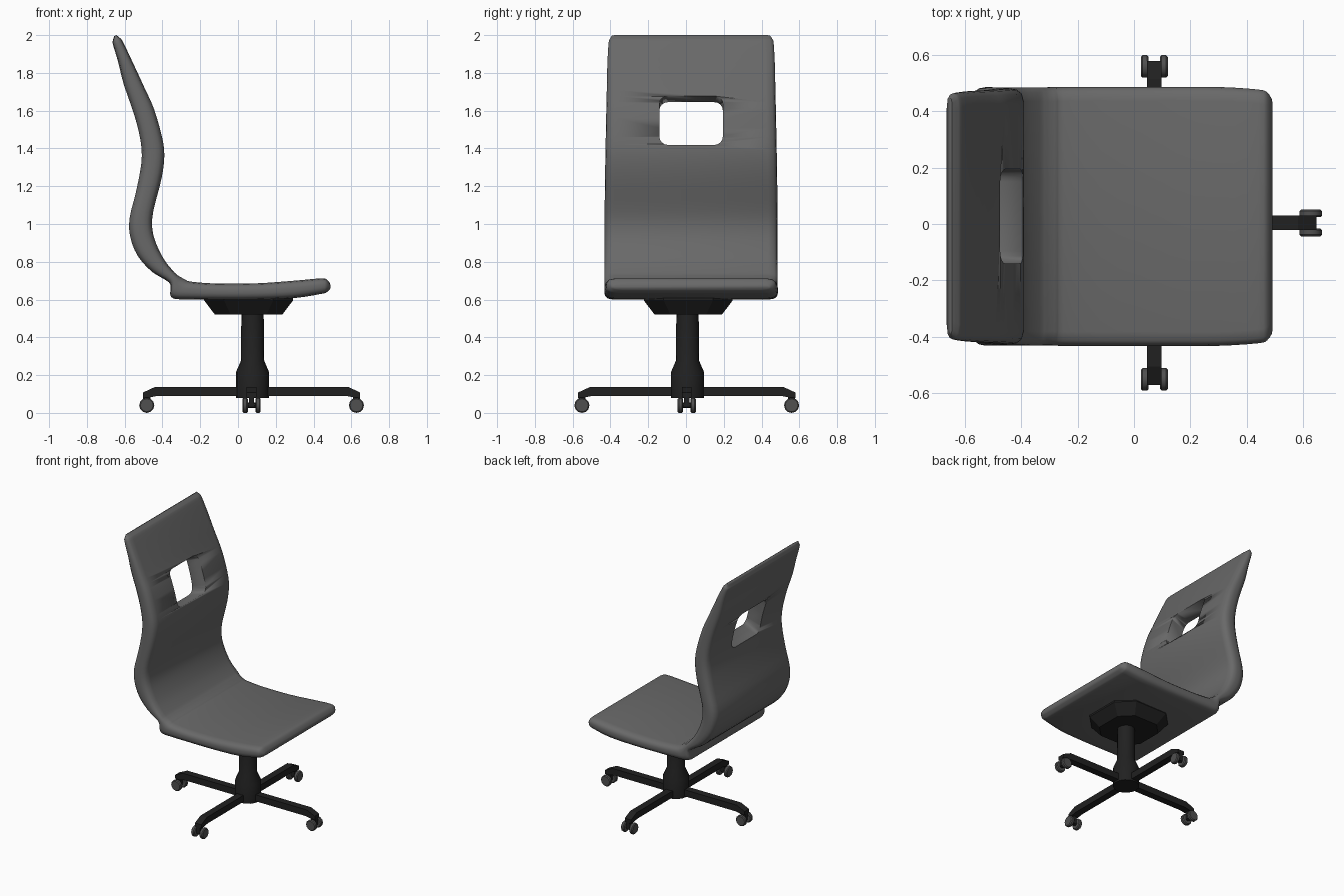
import bpy, bmesh, math
from mathutils import Vector, Matrix

if "Cube" in bpy.data.objects:
    bpy.data.objects.remove(bpy.data.objects["Cube"])

CX, CY = 0.072, 0.004      # base centre
SY = 0.027                 # seat centre in y


def material(name, v):
    m = bpy.data.materials.new(name)
    m.diffuse_color = (v, v, v, 1)
    m.use_nodes = True
    m.node_tree.nodes["Principled BSDF"].inputs["Base Color"].default_value = m.diffuse_color
    return m


GREY, BLACK, WHEEL = material("shell_grey", 0.14), material("base_black", 0.015), material("wheel_grey", 0.08)


def finish(bm, name, mat, angle=35):
    bmesh.ops.recalc_face_normals(bm, faces=bm.faces)
    me = bpy.data.meshes.new(name)
    bm.to_mesh(me)
    bm.free()
    ob = bpy.data.objects.new(name, me)
    bpy.context.collection.objects.link(ob)
    me.materials.append(mat)
    bpy.ops.object.select_all(action='DESELECT')
    ob.select_set(True)
    bpy.context.view_layer.objects.active = ob
    bpy.ops.object.shade_smooth_by_angle(angle=math.radians(angle))
    return ob


def loft(rings, name, mat, angle=35):
    bm = bmesh.new()
    vs = [[bm.verts.new(p) for p in r] for r in rings]
    n = len(vs[0])
    for a, b in zip(vs, vs[1:]):
        for i in range(n):
            j = (i + 1) % n
            bm.faces.new((a[i], a[j], b[j], b[i]))
    bm.faces.new(vs[0])
    bm.faces.new(vs[-1])
    return finish(bm, name, mat, angle)


def smooth(pts, steps=3):
    # Catmull-Rom through the stations
    out = []
    for i in range(len(pts) - 1):
        p = [pts[max(0, min(len(pts) - 1, i + k))] for k in (-1, 0, 1, 2)]
        for s in range(steps):
            t = s / steps
            out.append([0.5 * (2 * b + (c - a) * t + (2 * a - 5 * b + 4 * c - d) * t * t
                               + (3 * b - a - 3 * c + d) * t ** 3) for a, b, c, d in zip(*p)])
    return out + [list(pts[-1])]


# Seat shell stations: upper x, z, lower x, z, half width
stations = [
    (.491, .675, .488, .655, .415), (.475, .702, .468, .638, .44), (.44, .712, .44, .630, .45),
    (.30, .700, .30, .608, .459), (.10, .686, .10, .600, .459), (-.12, .685, -.12, .600, .459),
    (-.25, .695, -.27, .601, .459), (-.275, .704, -.335, .604, .458), (-.295, .714, -.358, .622, .458),
    (-.312, .724, -.358, .655, .458), (-.335, .742, -.366, .692, .458), (-.39, .81, -.455, .747, .458),
    (-.435, .90, -.530, .83, .458), (-.454, .98, -.570, .93, .458), (-.448, 1.07, -.574, 1.03, .458),
    (-.405, 1.24, -.540, 1.17, .456), (-.390, 1.36, -.512, 1.32, .454), (-.402, 1.46, -.514, 1.43, .452),
    (-.445, 1.61, -.547, 1.57, .449), (-.490, 1.71, -.605, 1.74, .446), (-.55, 1.84, -.635, 1.86, .443),
    (-.608, 1.962, -.662, 1.95, .437), (-.625, 1.985, -.662, 1.972, .43), (-.645, 2.0, -.655, 1.995, .418),
]
# Rounded edge of the cross-section: inset from the side, fraction of the thickness
edge = [(.05, 0), (.018, .07), (.004, .22), (0, .4), (0, .6), (.004, .78), (.018, .93), (.05, 1)]
rings = []
for fx, fz, bx, bz, w in smooth(stations):
    half = [(w - i, t) for i, t in edge]
    ring = half + [(-y, t) for y, t in reversed(half)]
    rings.append([(bx + (fx - bx) * t, SY + y, bz + (fz - bz) * t) for y, t in ring])
shell = loft(rings, "seat_and_back", GREY, 50)

# Hand hole: rounded box pushed through the backrest, sloping down to the rear
hw, hh, r = .168, .136, .045
outline = []
for k, (sy, sz) in enumerate([(1, 1), (-1, 1), (-1, -1), (1, -1)]):
    for s in range(5):
        a = math.radians(90 * k + 22.5 * s)
        outline.append((sy * (hw - r) + r * math.cos(a), sz * (hh - r) + r * math.sin(a)))
rot = Matrix.Translation((-.43, SY, 1.55)) @ Matrix.Rotation(math.radians(-19), 4, 'Y')
cutter = loft([[rot @ Vector((x, y, z)) for y, z in outline] for x in (-.3, .2)], "hole_cutter", GREY)
cutter.hide_render = True
cutter.hide_set(True)
cut = shell.modifiers.new("hand_hole", 'BOOLEAN')
cut.operation, cut.object, cut.solver = 'DIFFERENCE', cutter, 'EXACT'
bpy.context.view_layer.objects.active = shell
bpy.ops.object.modifier_apply(modifier=cut.name)
bpy.data.objects.remove(cutter)


# Mounting plate: chamfered square, tapering downwards
def octagon(h, c, z):
    q = [(h, -c), (h, c), (c, h), (-c, h), (-h, c), (-h, -c), (-c, -h), (c, -h)]
    return [(.056 + x, .012 + y, z) for x, y in q]


loft([octagon(.235, .13, .615), octagon(.235, .13, .595), octagon(.178, .095, .52)], "mounting_plate", BLACK, 20)


# Column and hub turned from one profile
def circle(rad, z, n=16):
    return [(.077 + rad * math.cos(2 * math.pi * i / n), .008 + rad * math.sin(2 * math.pi * i / n), z)
            for i in range(n)]


loft([circle(*p) for p in [(.088, .078), (.088, .215), (.062, .275), (.059, .525)]], "column", BLACK)


# Four arms, each with a twin-wheel caster
def prism(profile, width, m, name):
    loft([[m @ Vector((x, y, z)) for x, z in profile] for y in (-width, width)], name, BLACK, 20)


def disc(m, rad, y0, y1, bevel, name, mat, n=12):
    rs = [(rad - bevel, y0), (rad, y0 + bevel), (rad, y1 - bevel), (rad - bevel, y1)]
    loft([[m @ Vector((.555 + q * math.cos(2 * math.pi * i / n), y, .04 + q * math.sin(2 * math.pi * i / n)))
           for i in range(n)] for q, y in rs], name, mat)


arm = [(.03, .138), (.51, .138), (.575, .108), (.575, .082), (.54, .082), (.50, .09), (.03, .09)]
fork = [(.535, .09), (.575, .09), (.572, .03), (.54, .03)]
for k, side in enumerate(("right", "rear", "left", "front")):
    m = Matrix.Translation((CX, CY, 0)) @ Matrix.Rotation(math.pi / 2 * k, 4, 'Z')
    prism(arm, .026, m, side + "_arm")
    prism(fork, .014, m, side + "_caster_fork")
    disc(m, .014, -.03, .03, .001, side + "_caster_axle", BLACK, 8)
    for s, tag in ((-1, "a"), (1, "b")):
        disc(m, .04, s * .034 - .014, s * .034 + .014, .006, side + "_wheel_" + tag, WHEEL)
